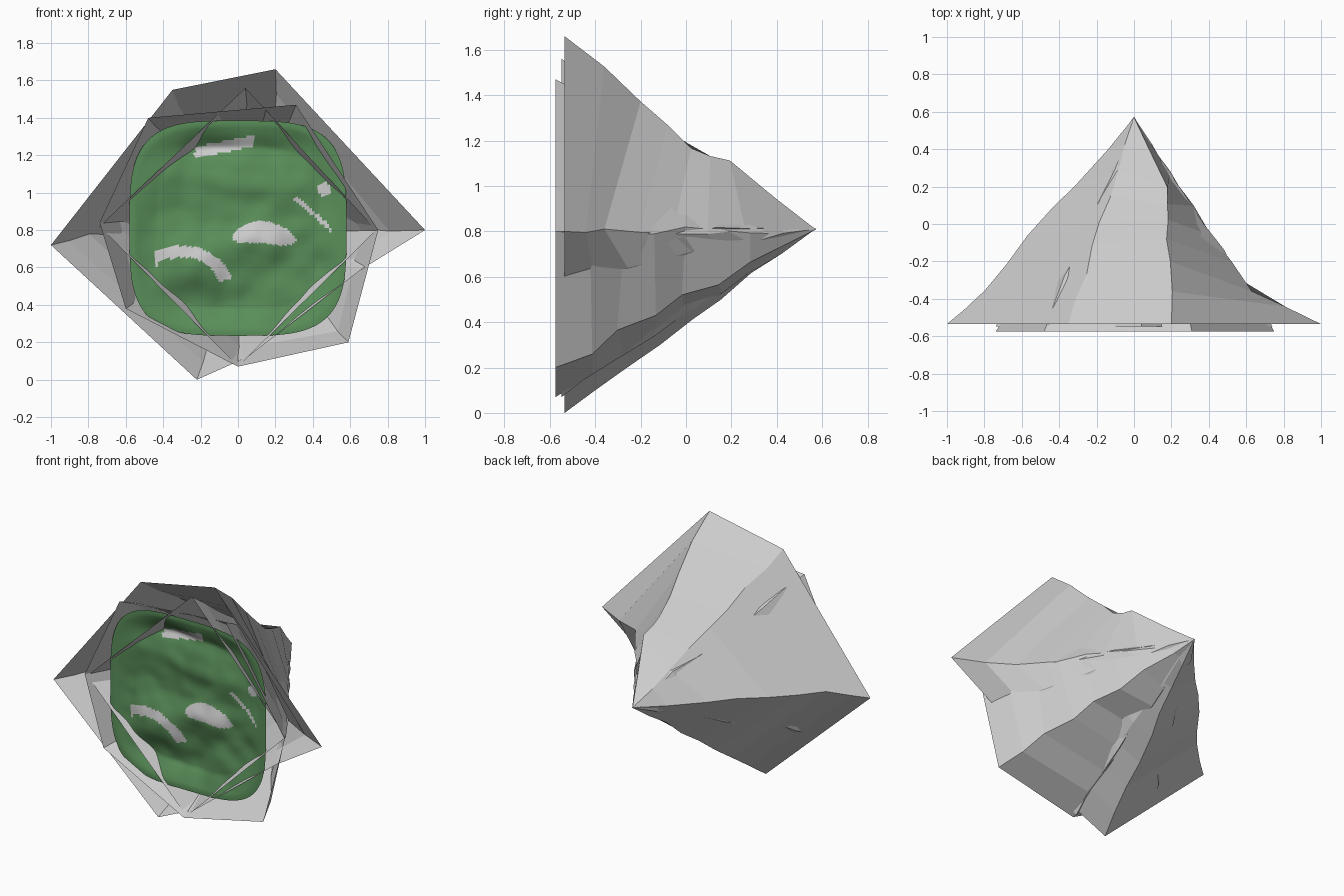
import bpy, bmesh, math, random
from mathutils import Vector, noise

if "Cube" in bpy.data.objects:
    bpy.data.objects.remove(bpy.data.objects["Cube"])

random.seed(4)


def make_object(name, bm):
    mesh = bpy.data.meshes.new(name)
    bm.to_mesh(mesh)
    bm.free()
    ob = bpy.data.objects.new(name, mesh)
    bpy.context.collection.objects.link(ob)
    return ob


def along(points, t):
    """Point at fraction t of an evenly timed polyline."""
    u = t * (len(points) - 1)
    i = min(int(u), len(points) - 2)
    return points[i].lerp(points[i + 1], u - i)


def rock_shell(name, base, y, apex, steps=8, bends=None, rough=0.012):
    """Open, flat-faced pyramid running from an x/z outline back to an apex."""
    bends = bends or {}
    bm = bmesh.new()
    tip = Vector(apex)
    rings = []
    for s in range(steps):
        ring = []
        for i, (x, z) in enumerate(base):
            path = [Vector((x, y, z))] + [Vector(k) for k in bends.get(i, [])] + [tip]
            p = along(path, s / steps)
            if s:
                p += Vector([random.uniform(-rough, rough) for _ in range(3)])
            ring.append(bm.verts.new(p))
        rings.append(ring)
    top = bm.verts.new(tip)
    n = len(base)
    for a, b in zip(rings, rings[1:]):
        for i in range(n):
            j = (i + 1) % n
            bm.faces.new((a[i], a[j], b[j], b[i]))
    for i in range(n):
        bm.faces.new((rings[-1][i], rings[-1][(i + 1) % n], top))
    bmesh.ops.recalc_face_normals(bm, faces=bm.faces)
    bm.faces.ensure_lookup_table()
    f = bm.faces[0]
    if f.normal.dot(f.calc_center_median() - Vector((0, y, .8))) < 0:
        bmesh.ops.reverse_faces(bm, faces=bm.faces)
    return make_object(name, bm)


# Nested rock shells under the island
rock_shell("outer_rock",
           [(-1.0, .72), (-.35, 1.55), (.2, 1.66), (1.0, .80), (.66, .59), (.05, .12), (-.22, 0)],
           -.535, (0, .57, .81),
           bends={0: [(-.80, -.36, .77), (-.57, -.07, .80), (-.30, .22, .80)],
                  2: [(.19, -.20, 1.38), (.18, .03, 1.17), (.18, .20, 1.10)],
                  3: [(.63, -.35, .80), (.42, -.06, .80), (.20, .26, .80)]})
rock_shell("middle_rock",
           [(-.74, .84), (-.48, 1.40), (.31, 1.47), (.75, .80), (.59, .20), (0, .07), (-.60, .38)],
           -.575, (0, .575, .81), rough=.02)
rock_shell("inner_rock",
           [(-.74, .82), (.04, 1.56), (.74, .80), (0, .07)],
           -.548, (0.01, .54, .81), rough=.012)


# Mossy land surface facing the front
def bump(x, z, cx, cz, rx, rz):
    return math.exp(-((x - cx) / rx) ** 2 - ((z - cz) / rz) ** 2)


def land_depth(x, z, r):
    y = -.49 + .03 * noise.noise(Vector((x * 3.5, z * 3.5, 2)))
    y += .012 * noise.noise(Vector((x * 9, z * 9, 5)))
    y -= .05 * bump(x, z, .15, .74, .22, .12)
    y -= .05 * bump(x, z, -.28, .60, .20, .12)
    y -= .03 * bump(x, z, -.05, 1.05, .4, .10)
    y += .03 * bump(x, z, -.1, 1.25, .25, .06)
    # raised rim
    k = min(1, max(0, (r - .75) / .2))
    return max(y * (1 - k) + -.53 * k, -.57)


RINGS, SEG = 44, 140
bm = bmesh.new()
center = bm.verts.new((0, land_depth(0, .81, 0), .81))
prev = None
for k in range(1, RINGS + 1):
    r = k / RINGS
    ring = []
    for i in range(SEG):
        a = 2 * math.pi * i / SEG
        c, s = math.cos(a), math.sin(a)
        q = (abs(c) ** 3.6 + abs(s) ** 3.6) ** (-1 / 3.6)
        x, z = .58 * r * q * c, .81 + .575 * r * q * s
        ring.append(bm.verts.new((x, land_depth(x, z, r), z)))
    for i in range(SEG):
        j = (i + 1) % SEG
        if prev:
            bm.faces.new((prev[i], ring[i], ring[j], prev[j]))
        else:
            bm.faces.new((center, ring[i], ring[j]))
    prev = ring

# Bare stone patches: a plateau, a curved ledge, an upper ledge and two chips
for f in bm.faces:
    f.smooth = True
    p = f.calc_center_median()
    x, z = p.x, p.z
    plateau = ((x - .14) / .17) ** 2 + ((z - .77 - .02 * math.sin(x * 14)) / .06) ** 2 < 1
    arc = math.hypot((x + .3) / .25, (z - .50) / .20)
    ledge = .78 < arc < 1.08 and z > .53 and x > -.44
    upper = -.23 < x < .09 and abs(z - 1.22 - .2 * (x + .2)) < .03
    chip = math.hypot(x - .46, z - 1.02) < .035
    streak = .3 < x < .5 and abs(z - .98 + (x - .3) * .9) < .015
    f.material_index = int(plateau or ledge or upper or chip or streak)
bmesh.ops.recalc_face_normals(bm, faces=bm.faces)
bm.faces.ensure_lookup_table()
if bm.faces[0].normal.y > 0:
    bmesh.ops.reverse_faces(bm, faces=bm.faces)
land = make_object("moss_surface", bm)

for name, color in (("moss", (.10, .27, .10, 1)), ("bare_stone", (.8, .8, .8, 1))):
    m = bpy.data.materials.new(name)
    m.diffuse_color = color
    m.use_nodes = True
    m.node_tree.nodes["Principled BSDF"].inputs["Base Color"].default_value = m.diffuse_color
    land.data.materials.append(m)
